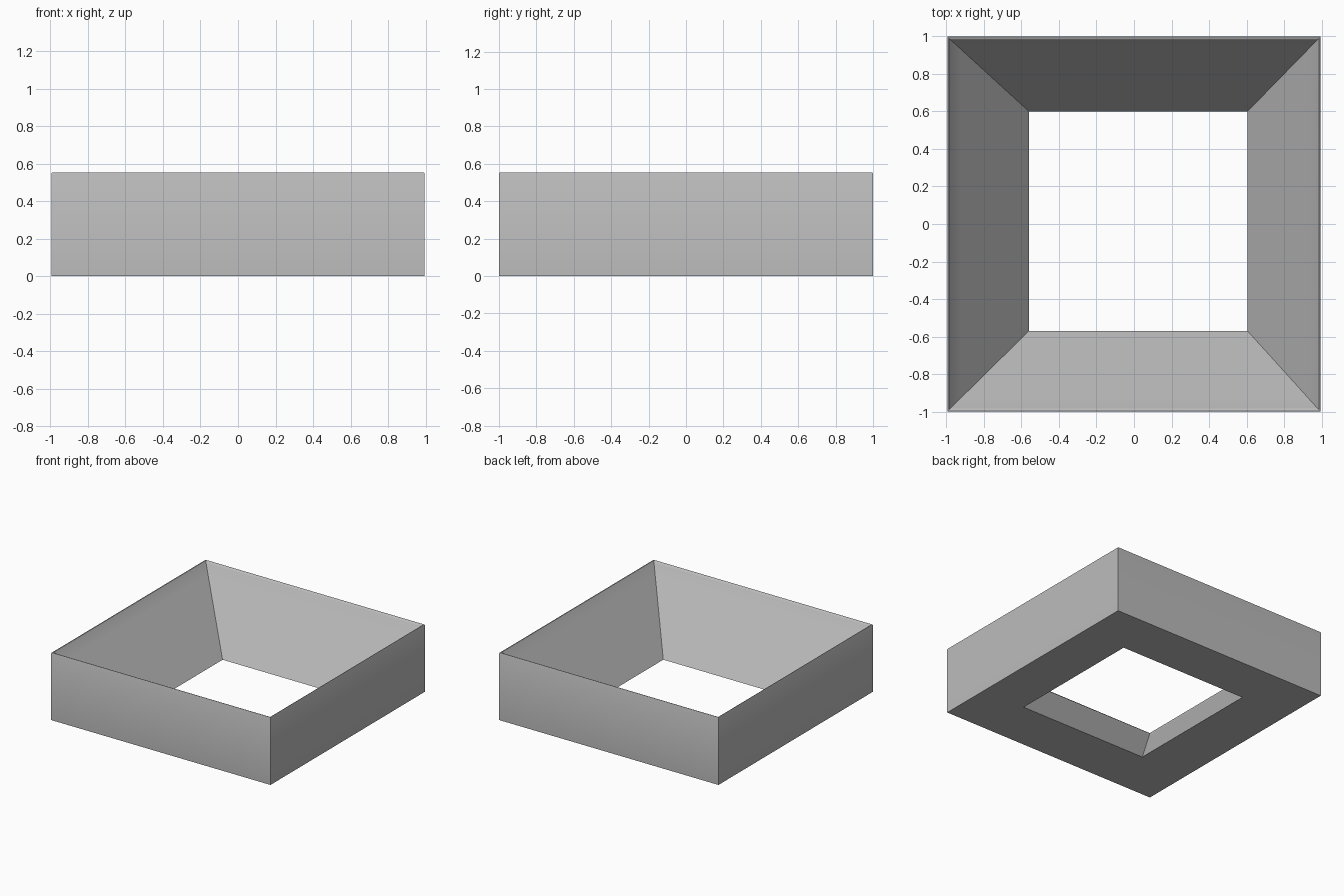
import bpy
import bmesh
import math

cube = bpy.data.objects.get("Cube")
if cube:
    bpy.data.objects.remove(cube, do_unlink=True)

grey = bpy.data.materials.new("plain grey")
grey.use_nodes = True
colour = (0.5, 0.5, 0.5, 1)
grey.diffuse_color = colour
grey.node_tree.nodes["Principled BSDF"].inputs["Base Color"].default_value = colour


def ring(bm, x0, x1, y0, y1, z):
    """One rectangular loop of four corners."""
    return [bm.verts.new(p) for p in ((x0, y0, z), (x1, y0, z), (x1, y1, z), (x0, y1, z))]


bm = bmesh.new()
HOLE = (-0.56, 0.605, -0.57, 0.6)
LIP = (-0.978, 0.978, -0.982, 0.982)
OUTER = (-0.995, 0.995, -1.0, 1.0)


def slope(t):
    """Rectangle part way from the bottom hole to the lip."""
    return [a + (b - a) * t for a, b in zip(HOLE, LIP)]


# Outer walls, rounded thin lip, sloping inner walls down to the hole
loops = [
    ring(bm, *OUTER, 0),
    ring(bm, *OUTER, 0.548),
    ring(bm, -0.992, 0.992, -0.997, 0.997, 0.553),
    ring(bm, -0.986, 0.986, -0.991, 0.991, 0.552),
    ring(bm, *LIP, 0.538),
    ring(bm, *slope(0.88), 0.473),
    ring(bm, *HOLE, 0),
]

# Bridge successive loops; the last closes the flat underside
for a, b in zip(loops, loops[1:] + loops[:1]):
    for i in range(4):
        j = (i + 1) % 4
        bm.faces.new((a[i], a[j], b[j], b[i]))
bmesh.ops.recalc_face_normals(bm, faces=bm.faces[:])

mesh = bpy.data.meshes.new("sloped_square_frame")
bm.to_mesh(mesh)
bm.free()
mesh.materials.append(grey)
frame = bpy.data.objects.new("sloped_square_frame", mesh)
bpy.context.collection.objects.link(frame)

# Smooth the lip while keeping the box edges sharp
bpy.context.view_layer.objects.active = frame
frame.select_set(True)
bpy.ops.object.shade_smooth_by_angle(angle=math.radians(50))
